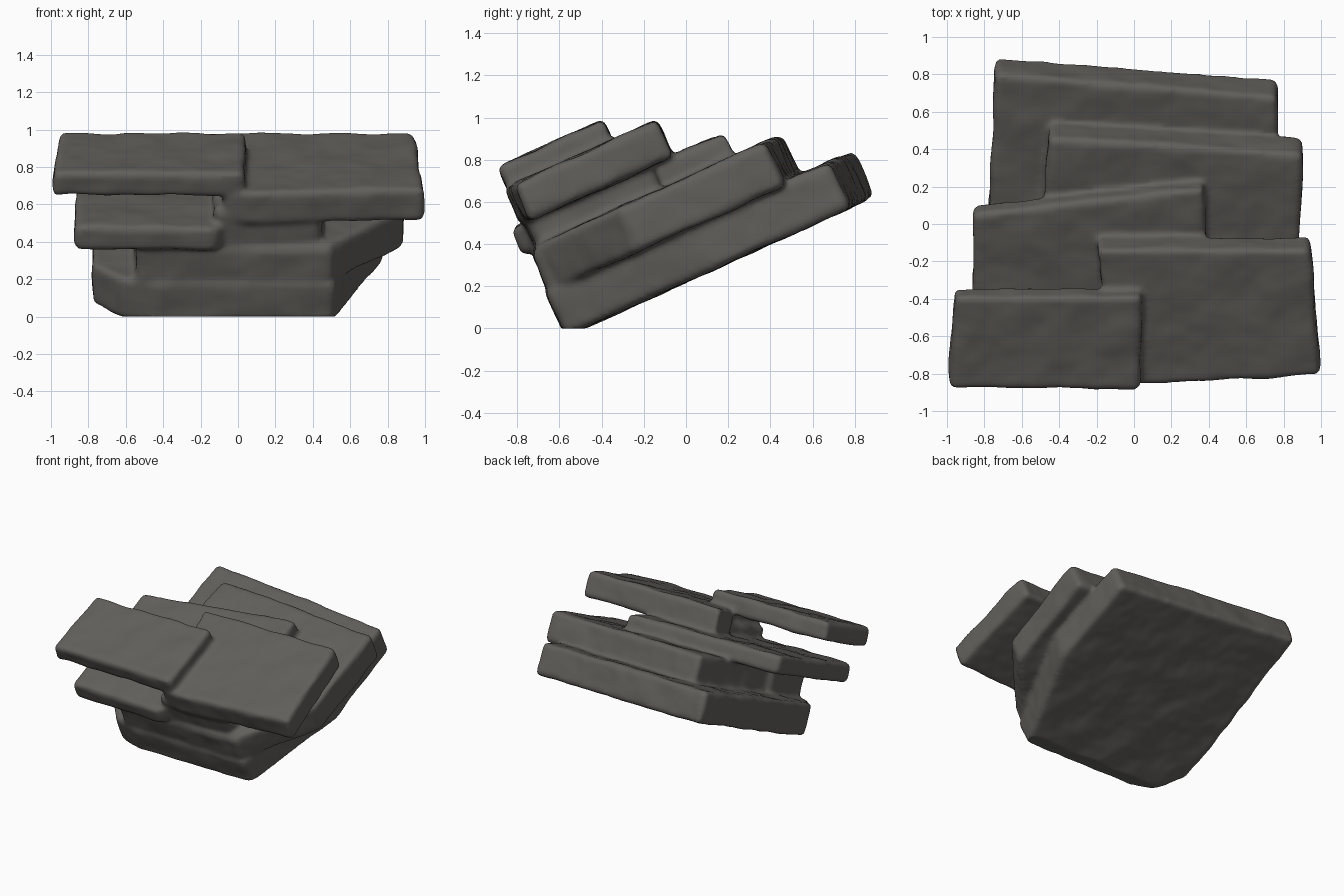
import bpy
import bmesh
from mathutils import noise

if "Cube" in bpy.data.objects:
    bpy.data.objects.remove(bpy.data.objects["Cube"])

SLOPE = 0.45   # every layer rises toward the back
slabs = []

stone = bpy.data.materials.new("dark_stone")
stone.diffuse_color = (0.12, 0.115, 0.105, 1)
stone.use_nodes = True
stone.node_tree.nodes["Principled BSDF"].inputs["Base Color"].default_value = stone.diffuse_color


def slab(name, outline, top, thick, bevel=0.025, spread=1.0):
    """Tilted slab: outline is the top face seen from above, top its height at y=0."""
    bm = bmesh.new()
    n = len(outline)
    cx = sum(p[0] for p in outline) / n
    dy = 0.37 * thick
    upper, lower = [], []
    for x, y in outline:
        upper.append(bm.verts.new((x, y, top + SLOPE * y)))
        yb = y + dy
        lower.append(bm.verts.new((cx + (x - cx) * spread, yb, top - thick + SLOPE * yb)))
    bm.faces.new(upper)
    bm.faces.new(lower[::-1])
    for i in range(n):
        j = (i + 1) % n
        bm.faces.new((upper[i], lower[i], lower[j], upper[j]))
    bmesh.ops.recalc_face_normals(bm, faces=bm.faces)
    bmesh.ops.bevel(bm, geom=bm.edges[:], offset=bevel, segments=2, profile=0.5, affect='EDGES')
    mesh = bpy.data.meshes.new(name)
    bm.to_mesh(mesh)
    bm.free()
    ob = bpy.data.objects.new(name, mesh)
    bpy.context.collection.objects.link(ob)
    slabs.append(ob)


# base layer
slab("base_slab", [(-0.74, 0.80), (-0.77, 0.1), (-0.78, -0.45), (-0.62, -0.62), (-0.45, -0.66),
                   (0.51, -0.67), (0.77, 0.04), (0.765, 0.68)], 0.484, 0.262)
# second layer, offset right
slab("second_slab", [(-0.45, 0.46), (-0.55, -0.62), (-0.5, -0.72), (0.5, -0.72),
                     (0.88, -0.32), (0.90, 0.375)], 0.715, 0.25)
# third layer, offset left
slab("third_slab", [(-0.86, 0.05), (-0.87, -0.81), (-0.13, -0.83), (-0.05, -0.75),
                    (0.40, -0.72), (0.375, 0.19)], 0.845, 0.15)
# upper right layer
slab("upper_right_slab", [(-0.20, -0.14), (-0.17, -0.36), (-0.06, -0.5), (-0.08, -0.84),
                          (0.04, -0.865), (0.995, -0.815), (0.94, -0.14)], 1.05, 0.207)
# upper left layer
slab("upper_left_slab", [(-0.955, -0.395), (-0.98, -0.88), (0.03, -0.89), (0.035, -0.395)],
     1.165, 0.15, 0.022, 1.02)
# solid mass that fuses the layers along the front
slab("front_core", [(-0.13, -0.2), (-0.13, -0.81), (0.45, -0.79), (0.45, -0.2)], 0.94, 0.69, 0.04)
slab("lower_front_core", [(-0.55, -0.3), (-0.55, -0.73), (0.51, -0.74), (0.59, -0.3)],
     0.705, 0.475, 0.04)

# fuse all layers into one weathered rock
bpy.ops.object.select_all(action='DESELECT')
for ob in slabs:
    ob.select_set(True)
bpy.context.view_layer.objects.active = slabs[0]
bpy.ops.object.join()
rock = bpy.context.view_layer.objects.active
rock.name = "layered_rock"
rem = rock.modifiers.new("remesh", 'REMESH')
rem.mode = 'VOXEL'
rem.voxel_size = 0.016
smo = rock.modifiers.new("smooth", 'SMOOTH')
smo.iterations = 5
for m in ("remesh", "smooth"):
    bpy.ops.object.modifier_apply(modifier=m)

# gentle chipped unevenness, kept above the ground
normals = [v.normal.copy() for v in rock.data.vertices]
for v, nrm in zip(rock.data.vertices, normals):
    v.co += nrm * (0.002 + 0.010 * noise.noise(v.co * 5) + 0.003 * noise.noise(v.co * 12))
    v.co.z = max(v.co.z, 0.0)
rock.data.materials.clear()
rock.data.materials.append(stone)
bpy.ops.object.shade_smooth_by_angle(angle=0.7)
